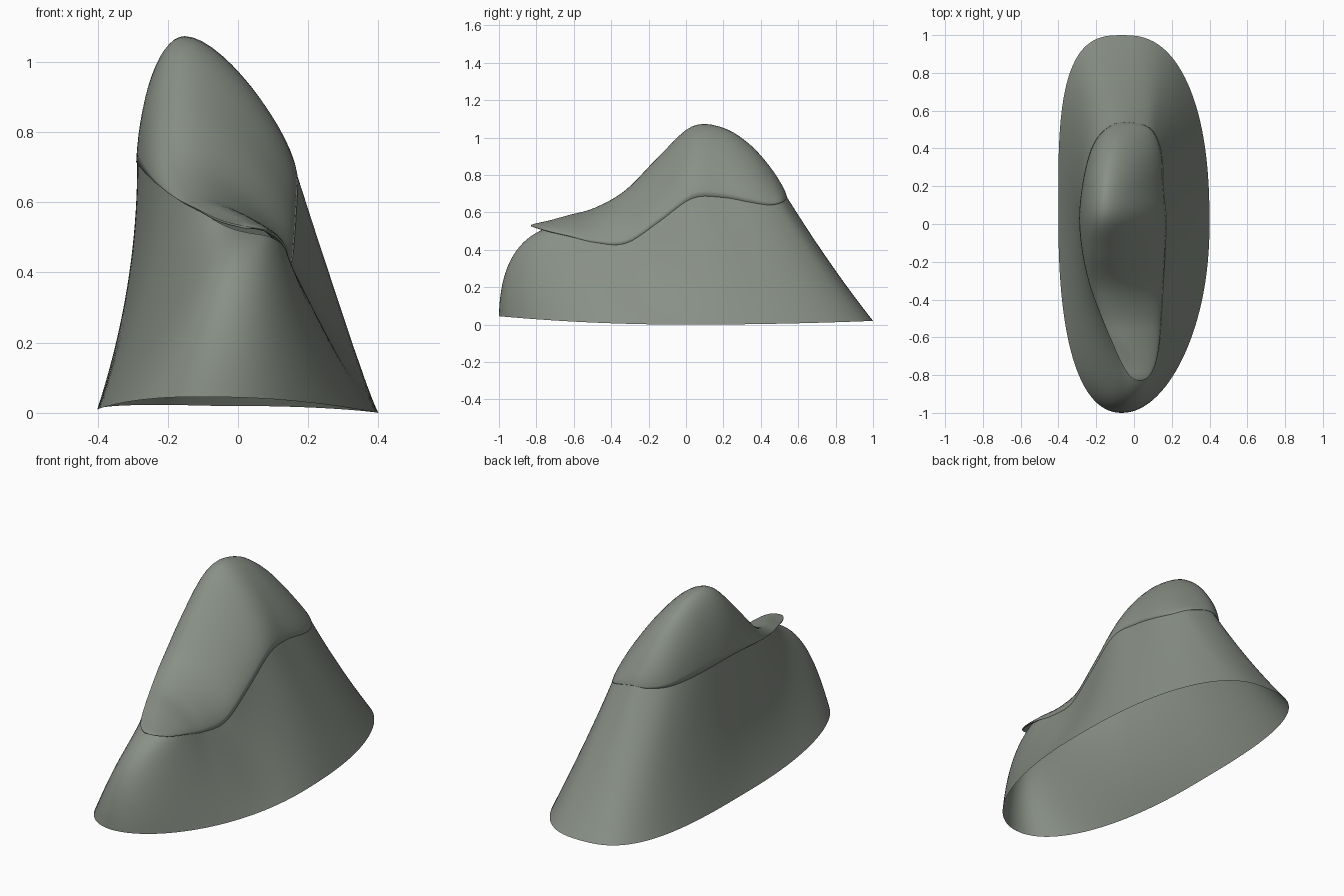
import bpy, bmesh, math
from mathutils import Vector

cube = bpy.data.objects.get("Cube")
if cube:
    bpy.data.objects.remove(cube)

STEPS = 5      # samples between stations
ACROSS = 14    # samples on each half of a cap section
RISE = 20      # rows up the body wall

# Cap stations from front tip to back: left x, z / ridge x, z / right x, z
STATIONS = [
    (.03, .53, .03, .53, .03, .53),
    (-.02, .54, .02, .54, .08, .52),
    (-.065, .555, 0, .555, .115, .5),
    (-.115, .58, -.06, .585, .135, .475),
    (-.175, .61, -.12, .625, .145, .44),
    (-.235, .655, -.15, .72, .155, .435),
    (-.275, .695, -.16, .9, .165, .55),
    (-.29, .715, -.155, 1.06, .17, .675),
    (-.275, .705, -.145, 1.053, .155, .68),
    (-.245, .69, -.125, .965, .15, .655),
    (-.2, .68, -.1, .845, .125, .64),
    (-.13, .68, -.075, .74, .07, .655),
    (-.05, .685, -.05, .685, -.05, .685),
]
LAST = len(STATIONS) - 1
COUNT = LAST * STEPS


def station_points(col):
    """Points of one column, with y spaced like a half circle."""
    return [Vector((s[col], -.145 - .685 * math.cos(math.pi * i / LAST), s[col + 1]))
            for i, s in enumerate(STATIONS)]


def spline(pts, closed):
    """Catmull-Rom curve through the points."""
    n = len(pts)
    at = (lambda i: pts[i % n]) if closed else (lambda i: pts[max(0, min(n - 1, i))])
    out = []
    for i in range(n if closed else n - 1):
        a, b, c, d = (at(i + k) for k in (-1, 0, 1, 2))
        for s in range(STEPS):
            t = s / STEPS
            out.append(b + (c - a) * t / 2 + (a * 2 - b * 5 + c * 4 - d) * t * t / 2
                       + (b * 3 - a - c * 3 + d) * t ** 3 / 2)
    return out if closed else out + [pts[-1]]


def bezier(a, b, c, d, count):
    """Points along a cubic curve."""
    ts = [i / count for i in range(count + 1)]
    return [a * (1 - t) ** 3 + b * 3 * t * (1 - t) ** 2 + c * 3 * t * t * (1 - t) + d * t ** 3
            for t in ts]


def make_object(name, rows, closed, mat):
    """Skin a grid of points into a smooth sheet."""
    bm = bmesh.new()
    grid = [[bm.verts.new(p) for p in row] for row in rows]
    for r0, r1 in zip(grid, grid[1:]):
        n = len(r0)
        for j in range(n if closed else n - 1):
            k = (j + 1) % n
            bm.faces.new((r0[j], r0[k], r1[k], r1[j]))
    bmesh.ops.remove_doubles(bm, verts=bm.verts, dist=.0005)
    bmesh.ops.recalc_face_normals(bm, faces=bm.faces)
    # Face the sheet outward
    if sum(f.normal.dot(f.calc_center_median() - Vector((0, 0, .3))) for f in bm.faces) < 0:
        bmesh.ops.reverse_faces(bm, faces=bm.faces)
    mesh = bpy.data.meshes.new(name)
    bm.to_mesh(mesh)
    bm.free()
    mesh.materials.append(mat)
    obj = bpy.data.objects.new(name, mesh)
    bpy.context.collection.objects.link(obj)
    bpy.ops.object.select_all(action='DESELECT')
    obj.select_set(True)
    bpy.context.view_layer.objects.active = obj
    bpy.ops.object.shade_smooth_by_angle(angle=math.radians(50))
    return obj


mat = bpy.data.materials.new("grey_green")
mat.use_nodes = True
colour = (.25, .28, .24, 1)
mat.diffuse_color = colour
mat.node_tree.nodes["Principled BSDF"].inputs["Base Color"].default_value = colour

# Seam loop runs up the left column and back down the right one
left, right = station_points(0), station_points(4)
seam = spline(left + right[-2:0:-1], True)
ridge = spline(station_points(2), False)

# Cap: each section leaves the seam steeply and is level at the ridge
cap_rows = []
for j, top in enumerate(ridge):
    halves = []
    for start, lift, reach in ((seam[j], .5, .55), (seam[-j], .33, .33)):
        d = top - start
        halves.append(bezier(start, start + Vector((d.x * .06, d.y / 3, d.z * lift)),
                             top - Vector((d.x * reach, d.y / 3, 0)), top, ACROSS))
    cap_rows.append(halves[0] + halves[1][-2::-1])
cap = make_object("cap", cap_rows, False, mat)
lip = cap.modifiers.new("lip", 'SOLIDIFY')
lip.thickness = .006
lip.offset = -1

# Body: wall curving from the wide foot to just under the cap edge
columns = []
for j, edge in enumerate(seam):
    t = math.pi * j / COUNT
    y = -math.cos(t)
    is_left = j <= COUNT
    side = -1 if is_left else 1
    flank = abs(math.sin(t))
    power = 2.7 if y > 0 else 2.1
    half = .4 * max(0, 1 - abs(y) ** power) ** (1 / power)
    foot = Vector((side * half - .065 * y * y, y,
                   .045 * max(0, -y) ** 2 + .02 * max(0, y) ** 2 + .025 * is_left * half))
    front = max(0, -y) ** (4 if is_left else 3)
    top = edge + Vector((-side * .003 * flank, -.004 * y + .08 * front, .003 - .02 * front))
    # Hollow on the left flank, and a smaller one behind the right front corner
    hollow = .06 * flank if is_left else .045 * math.exp(-((y + .12) / .2) ** 2)
    bend = (foot + top) / 2
    bend += Vector((-side * hollow, -.12 * front, .15 * front - .04 * max(0, y) ** 3))
    columns.append(bezier(foot, foot.lerp(bend, 2 / 3), top.lerp(bend, 2 / 3), top, RISE))
make_object("body", list(zip(*columns)), True, mat)
